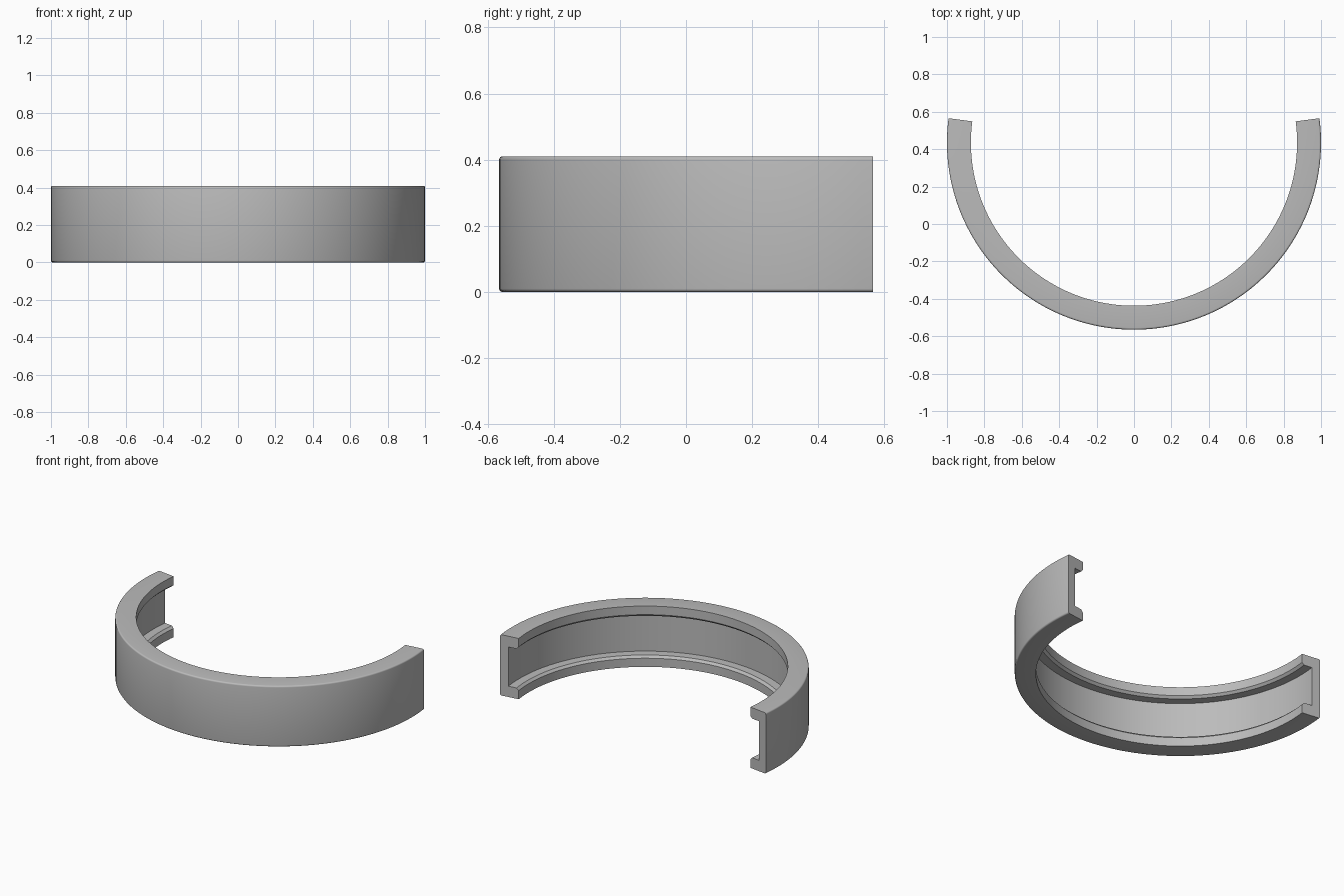
import bpy, bmesh
from math import sin, cos, radians

cube = bpy.data.objects.get("Cube")
if cube:
    bpy.data.objects.remove(cube, do_unlink=True)

OUTER, INNER, WALL = 1.0, 0.872, 0.943   # radii: outside, flange lip, channel floor
HEIGHT, FLANGE = 0.41, 0.073
LIP, ROUND = 0.015, 0.01                 # lip chamfer, outer edge rounding
CENTRE_Y, OVERHANG, STEPS = 0.435, 7.5, 96

grey = bpy.data.materials.new("plain grey")
grey.use_nodes = True
colour = (0.5, 0.5, 0.5, 1)
grey.diffuse_color = colour
grey.node_tree.nodes["Principled BSDF"].inputs["Base Color"].default_value = colour

# Lower half of the C-shaped section, from channel floor round to outer wall
half = [(WALL, FLANGE), (INNER + LIP, FLANGE), (INNER, FLANGE - LIP), (INNER, 0)]
for i in range(5):
    a = radians(90 * i / 4)
    half.append((OUTER - ROUND + ROUND * sin(a), ROUND - ROUND * cos(a)))
section = half + [(r, HEIGHT - z) for r, z in reversed(half)]

# Sweep the section around the open arc and cap both ends
bm = bmesh.new()
rings = []
for s in range(STEPS + 1):
    a = radians(-180 - OVERHANG + (180 + 2 * OVERHANG) * s / STEPS)
    rings.append([bm.verts.new((r * cos(a), CENTRE_Y + r * sin(a), z)) for r, z in section])
n = len(section)
for p, q in zip(rings, rings[1:]):
    for i in range(n):
        j = (i + 1) % n
        bm.faces.new((p[i], p[j], q[j], q[i]))
bm.faces.new(rings[0])
bm.faces.new(rings[-1][::-1])
bmesh.ops.recalc_face_normals(bm, faces=bm.faces)

mesh = bpy.data.meshes.new("channel_ring")
bm.to_mesh(mesh)
bm.free()
mesh.materials.append(grey)
ring = bpy.data.objects.new("channel_ring", mesh)
bpy.context.collection.objects.link(ring)

# Smooth curved walls, sharp rims
bpy.ops.object.select_all(action='DESELECT')
ring.select_set(True)
bpy.context.view_layer.objects.active = ring
bpy.ops.object.shade_smooth_by_angle(angle=radians(30))
